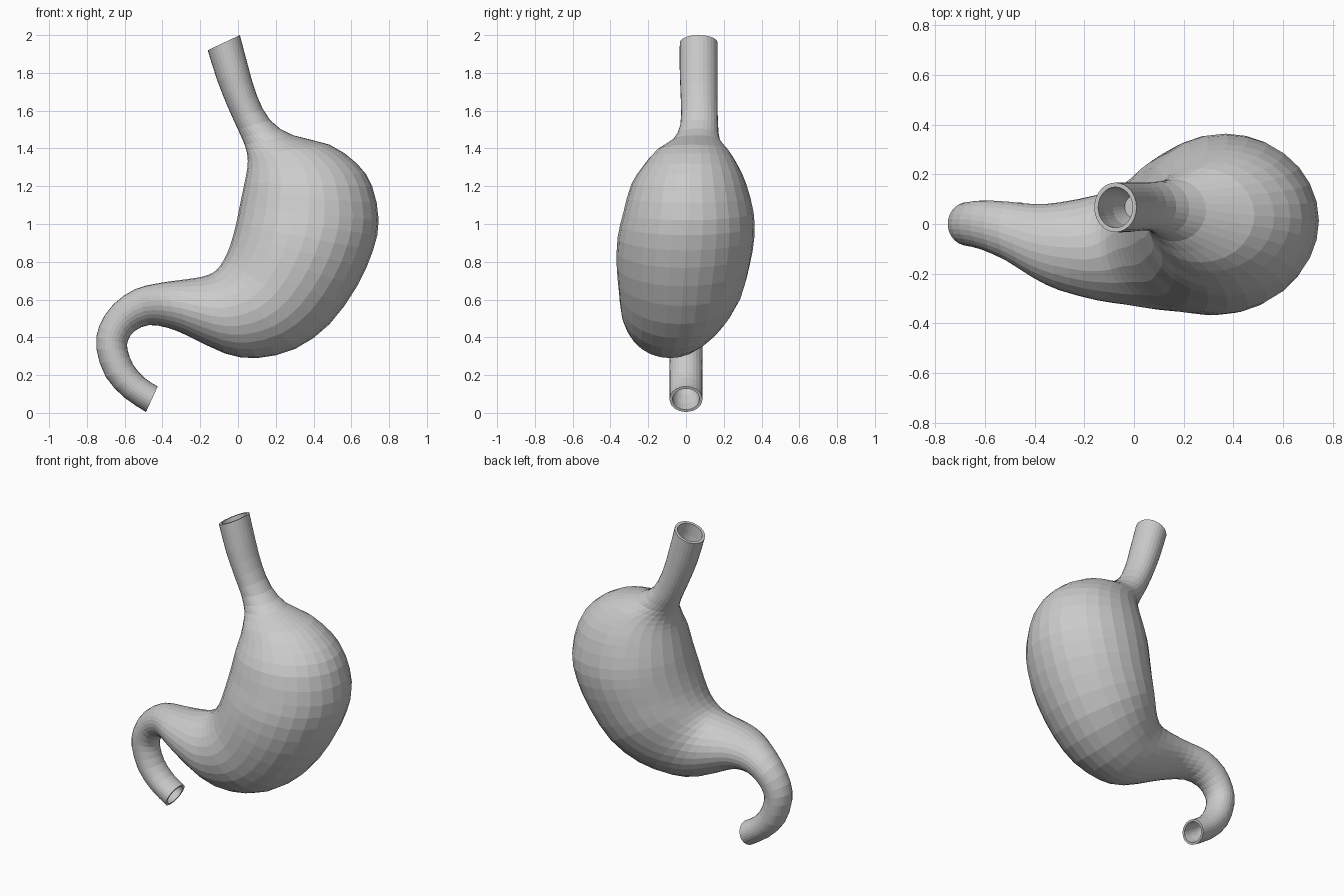
import bpy, bmesh, math
from mathutils import Vector

if "Cube" in bpy.data.objects:
    bpy.data.objects.remove(bpy.data.objects["Cube"])

SIDES, STEPS = 28, 2

# Cross-sections along the organ: inner-curve x, z, outer-curve x, z, centre y, half depth
GULLET_AND_BODY = [
    (-.16, 1.92, .01, 2.0, .067, .10), (-.11, 1.76, .055, 1.83, .067, .10),
    (-.05, 1.61, .10, 1.68, .07, .097), (.0, 1.5, .17, 1.55, .07, .10),
    (.035, 1.42, .29, 1.47, .055, .125), (.05, 1.36, .485, 1.42, .035, .19),
    (.05, 1.3, .63, 1.32, .025, .25), (.035, 1.22, .71, 1.2, .015, .305),
    (.01, 1.1, .745, 1.02, .013, .345), (-.01, 1.0, .715, .86, 0, .362),
    (-.04, .89, .63, .67, -.015, .352), (-.075, .81, .485, .47, -.03, .325),
]
OUTLET = [
    (-.115, .755, .305, .34, -.06, .285), (-.16, .73, .10, .29, -.085, .24),
    (-.22, .715, -.07, .315, -.095, .213), (-.33, .70, -.27, .41, -.09, .177),
    (-.43, .685, -.37, .45, -.07, .15), (-.545, .655, -.47, .465, -.03, .12),
    (-.66, .575, -.545, .435, -.005, .10), (-.735, .46, -.582, .385, 0, .09),
    (-.75, .34, -.585, .335, 0, .087), (-.70, .19, -.555, .255, 0, .087),
    (-.60, .08, -.495, .185, 0, .087), (-.487, .005, -.425, .14, 0, .087),
]


def smooth_sections(secs):
    """Catmull-Rom interpolation between the given cross-sections."""
    n, out = len(secs), []
    for i in range(n - 1):
        a, b, c, d = (secs[min(max(k, 0), n - 1)] for k in range(i - 1, i + 3))
        for s in range(STEPS):
            t = s / STEPS
            out.append([.5 * (2 * q + (r - p) * t + (2 * p - 5 * q + 4 * r - w) * t * t
                              + (3 * q - p - 3 * r + w) * t ** 3)
                        for p, q, r, w in zip(a, b, c, d)])
    return out + [list(secs[-1])]


def add_ring(bm, sec, scale=1.0):
    lx, lz, rx, rz, yc, hy = sec
    mid = Vector(((lx + rx) / 2, yc, (lz + rz) / 2))
    half = Vector(((rx - lx) / 2, 0, (rz - lz) / 2))
    angles = [2 * math.pi * k / SIDES for k in range(SIDES)]
    return [bm.verts.new(mid + scale * (half * math.cos(a) + Vector((0, hy * math.sin(a), 0))))
            for a in angles]


def bridge(bm, a, b):
    for k in range(SIDES):
        j = (k + 1) % SIDES
        bm.faces.new((a[k], a[j], b[j], b[k]))


bm = bmesh.new()
secs = smooth_sections(GULLET_AND_BODY + OUTLET)

# Hollow mouth at each end: recess rings, rim, then the outer wall between them
recess = ((3, .45), (2, .7), (1, .8), (0, .82))
rings = [add_ring(bm, secs[i], s) for i, s in recess]
rings += [add_ring(bm, s) for s in secs]
rings += [add_ring(bm, secs[-1 - i], s) for i, s in reversed(recess)]
for a, b in zip(rings, rings[1:]):
    bridge(bm, a, b)
bm.faces.new(rings[0])
bm.faces.new(rings[-1])
bmesh.ops.recalc_face_normals(bm, faces=bm.faces)

mesh = bpy.data.meshes.new("stomach")
bm.to_mesh(mesh)
bm.free()
bpy.context.collection.objects.link(bpy.data.objects.new("stomach", mesh))
